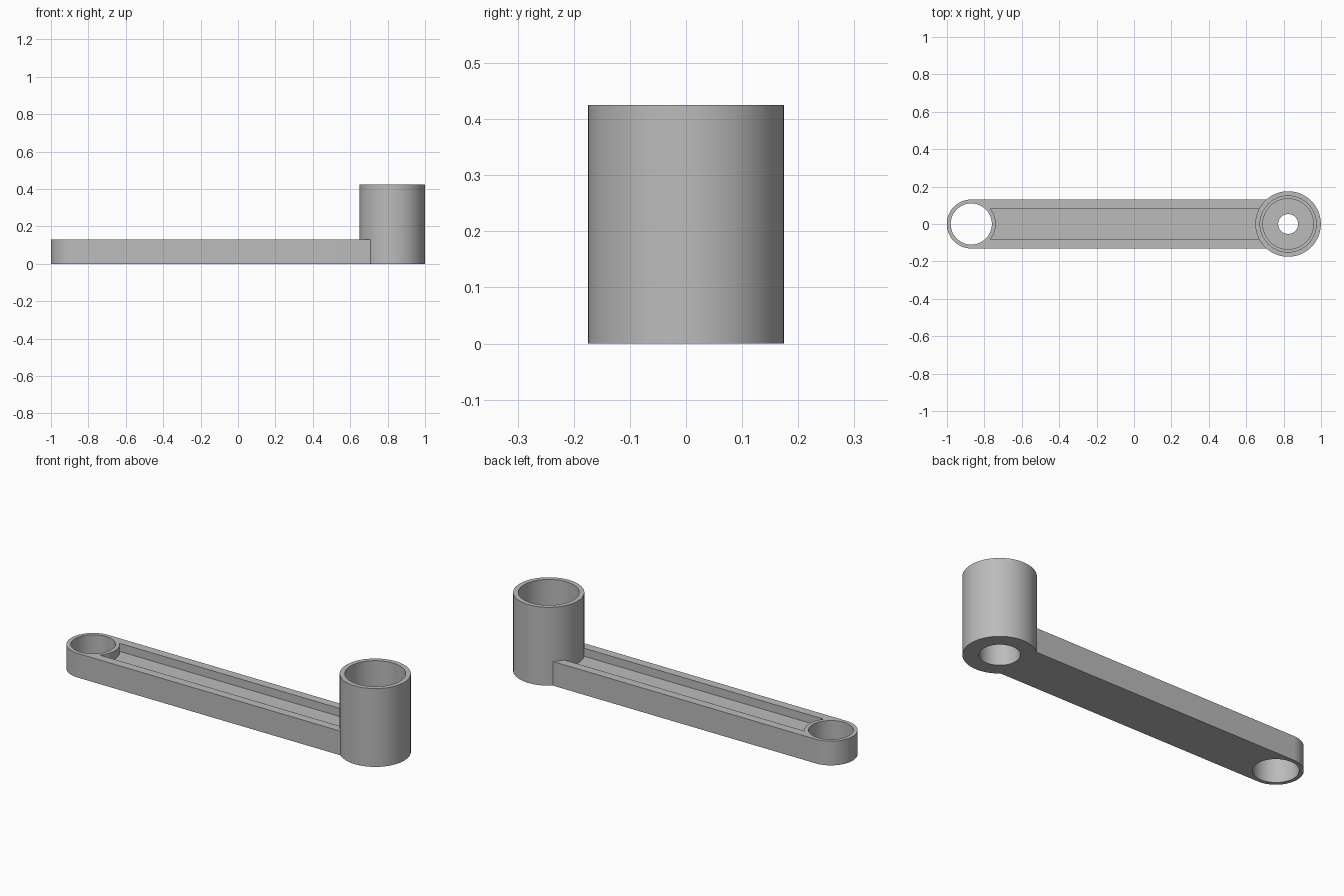
import bpy, bmesh, math

cube = bpy.data.objects.get("Cube")
if cube:
    bpy.data.objects.remove(cube, do_unlink=True)

ARM_X, ARM_R, ARM_H = -0.87, 0.131, 0.131     # small eye of the arm
HUB_X, HUB_R, HUB_H = 0.824, 0.175, 0.425     # tall hub
POCKET_Y, POCKET_Z = 0.084, 0.087

grey = bpy.data.materials.new("plain grey")
grey.use_nodes = True
grey.diffuse_color = (0.5, 0.5, 0.5, 1)
bsdf = next(n for n in grey.node_tree.nodes if n.type == 'BSDF_PRINCIPLED')
bsdf.inputs["Base Color"].default_value = (0.5, 0.5, 0.5, 1)


def make_object(name, bm):
    bmesh.ops.recalc_face_normals(bm, faces=bm.faces)
    mesh = bpy.data.meshes.new(name)
    bm.to_mesh(mesh)
    bm.free()
    mesh.materials.append(grey)
    obj = bpy.data.objects.new(name, mesh)
    bpy.context.collection.objects.link(obj)
    return obj


def arc(cx, r, start, end, n=48):
    steps = [start + (end - start) * i / n for i in range(n + 1)]
    return [(cx + r * math.cos(a), r * math.sin(a)) for a in steps]


def prism(name, outline, z0, z1):
    bm = bmesh.new()
    face = bm.faces.new([bm.verts.new((x, y, z0)) for x, y in outline])
    top = bmesh.ops.extrude_face_region(bm, geom=[face])["geom"]
    verts = [v for v in top if isinstance(v, bmesh.types.BMVert)]
    bmesh.ops.translate(bm, verts=verts, vec=(0, 0, z1 - z0))
    return make_object(name, bm)


def lathe(name, profile, cx, n=96):
    bm = bmesh.new()
    rings = [[bm.verts.new((cx + r * math.cos(2 * math.pi * i / n),
                            r * math.sin(2 * math.pi * i / n), z))
              for i in range(n)] for r, z in profile]
    for a, b in zip(rings, rings[1:] + rings[:1]):
        for i in range(n):
            j = (i + 1) % n
            bm.faces.new((a[i], a[j], b[j], b[i]))
    return make_object(name, bm)


def select_only(obj):
    bpy.ops.object.select_all(action='DESELECT')
    obj.select_set(True)
    bpy.context.view_layer.objects.active = obj


def cut(obj, cutter):
    cutter.hide_render = True
    select_only(obj)
    mod = obj.modifiers.new("cut", 'BOOLEAN')
    mod.operation, mod.solver, mod.object = 'DIFFERENCE', 'EXACT', cutter
    bpy.ops.object.modifier_apply(modifier=mod.name)
    bpy.data.objects.remove(cutter, do_unlink=True)


# Arm with a rounded end, trimmed to the hub wall
half = math.pi / 2
arm = prism("arm", arc(ARM_X, ARM_R, half, 3 * half) + [(0.8, -ARM_R), (0.8, ARM_R)],
            0, ARM_H)
circle = arc(0, 1, 0, 2 * math.pi, 96)[:-1]
cut(arm, prism("hub_cutter", [(HUB_X + 0.168 * x, 0.168 * y) for x, y in circle], -0.1, 0.3))

# Through hole in the rounded end
cut(arm, prism("eye_cutter", [(ARM_X + 0.11 * x, 0.11 * y) for x, y in circle], -0.1, 0.3))

# Long shallow pocket that curves around the eye
angle = math.asin(POCKET_Y / ARM_R)
cut(arm, prism("pocket_cutter", arc(ARM_X, ARM_R, -angle, angle, 24)
               + [(0.8, POCKET_Y), (0.8, -POCKET_Y)], POCKET_Z, 0.3))

# Hollow hub: stepped upper bore, small centre hole, wider bore underneath
hub = lathe("hub", [(HUB_R, 0), (HUB_R, HUB_H), (0.15, HUB_H), (0.15, 0.22), (0.135, 0.22),
                    (0.135, 0.19), (0.053, 0.19), (0.053, 0.13), (0.097, 0.13), (0.097, 0)],
            HUB_X)

for obj in (arm, hub):
    select_only(obj)
    bpy.ops.object.shade_smooth_by_angle(angle=math.radians(30))
